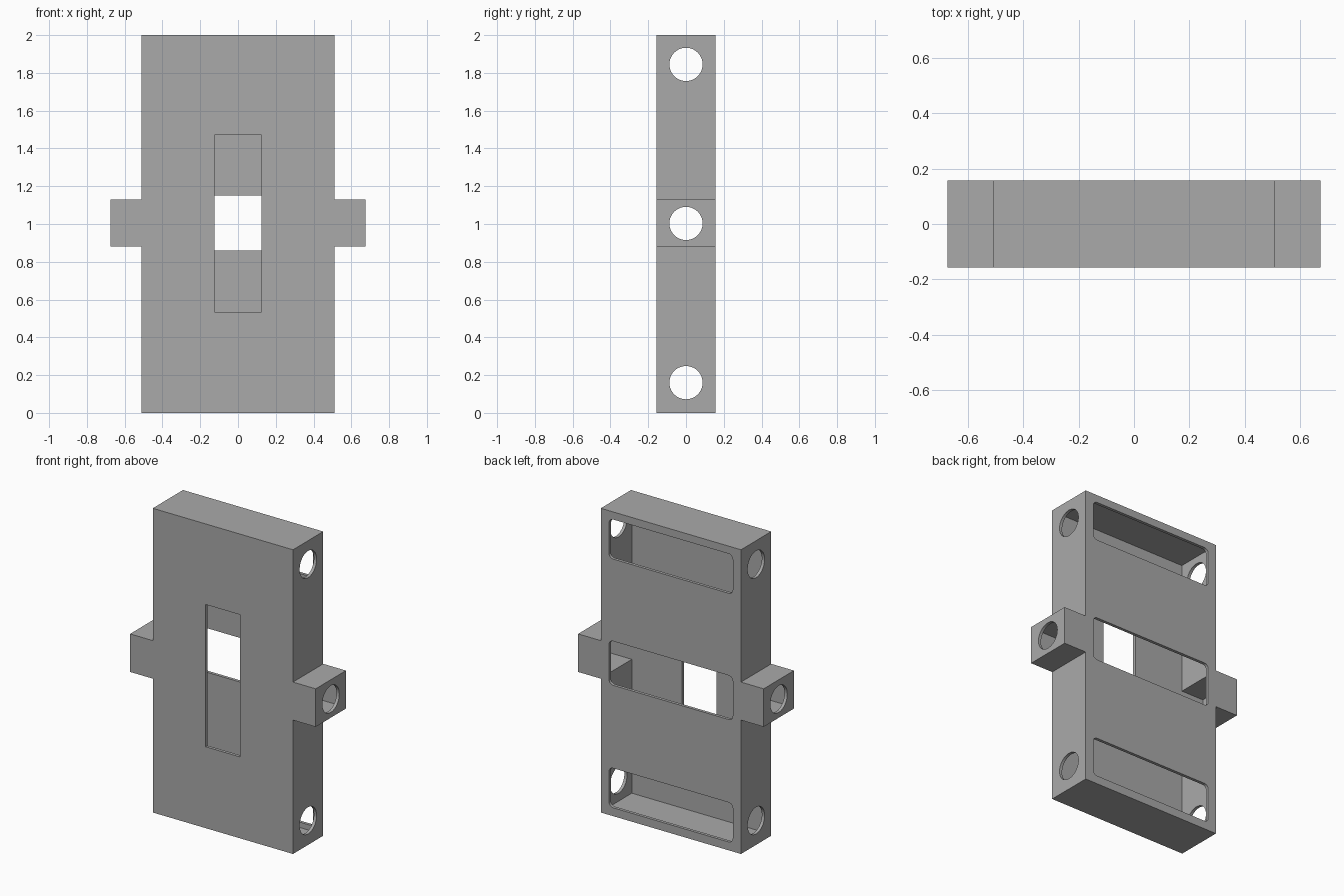
import bpy, bmesh, math
from mathutils import Matrix

if "Cube" in bpy.data.objects:
    bpy.data.objects.remove(bpy.data.objects["Cube"], do_unlink=True)

WALL = 0.02
DEPTH = 0.157

grey = bpy.data.materials.new("plain grey")
grey.use_nodes = True
colour = (0.4, 0.4, 0.4, 1)
grey.diffuse_color = colour
grey.node_tree.nodes["Principled BSDF"].inputs["Base Color"].default_value = colour


def make_object(name, bm):
    bmesh.ops.recalc_face_normals(bm, faces=bm.faces)
    mesh = bpy.data.meshes.new(name)
    bm.to_mesh(mesh)
    bm.free()
    mesh.materials.append(grey)
    obj = bpy.data.objects.new(name, mesh)
    bpy.context.collection.objects.link(obj)
    return obj


def prism(name, outline, y0, y1):
    """Extrude an (x, z) outline along y."""
    bm = bmesh.new()
    face = bm.faces.new([bm.verts.new((x, y0, z)) for x, z in outline])
    grown = bmesh.ops.extrude_face_region(bm, geom=[face])["geom"]
    moved = [v for v in grown if isinstance(v, bmesh.types.BMVert)]
    bmesh.ops.translate(bm, verts=moved, vec=(0, y1 - y0, 0))
    return make_object(name, bm)


def cross_outline(inset):
    """Tall block with a lug on each side, shrunk by the inset."""
    w, reach = 0.51 - inset, 0.675 - inset
    low, high = 0.88 + inset, 1.13 - inset
    half = [(w, inset), (w, low), (reach, low), (reach, high), (w, high), (w, 2 - inset)]
    return half + [(-x, z) for x, z in reversed(half)]


def rounded_outline(w, z0, z1, r, steps=6):
    points = []
    corners = [(w - r, z1 - r), (r - w, z1 - r), (r - w, z0 + r), (w - r, z0 + r)]
    for i, (cx, cz) in enumerate(corners):
        for k in range(steps + 1):
            a = math.pi / 2 * (i + k / steps)
            points.append((cx + r * math.cos(a), cz + r * math.sin(a)))
    return points


def side_hole(z):
    bm = bmesh.new()
    turn = Matrix.Translation((0, 0, z)) @ Matrix.Rotation(math.pi / 2, 4, "Y")
    bmesh.ops.create_cone(bm, cap_ends=True, segments=48, radius1=0.088,
                          radius2=0.088, depth=2, matrix=turn)
    return make_object("hole_cutter", bm)


# Hollow housing with side lugs
housing = prism("housing", cross_outline(0), -DEPTH, DEPTH)
cutters = [prism("cavity_cutter", cross_outline(WALL), WALL - DEPTH, DEPTH - WALL)]

# Slot in the front wall
slot = [(-0.125, 0.535), (0.125, 0.535), (0.125, 1.47), (-0.125, 1.47)]
cutters.append(prism("slot_cutter", slot, -0.3, 0))

# Rounded windows in the back wall
for z0, z1 in ((0.055, 0.315), (0.86, 1.15), (1.69, 1.95)):
    cutters.append(prism("window_cutter", rounded_outline(0.45, z0, z1, 0.03), 0, 0.3))

# Round holes through both sides
for z in (0.16, 1.003, 1.845):
    cutters.append(side_hole(z))

bpy.context.view_layer.objects.active = housing
for cutter in cutters:
    cutter.hide_render = True
    mod = housing.modifiers.new("cut", "BOOLEAN")
    mod.operation = "DIFFERENCE"
    mod.solver = "EXACT"
    mod.object = cutter
    bpy.ops.object.modifier_apply(modifier=mod.name)
    bpy.data.objects.remove(cutter, do_unlink=True)

# Keep flat walls crisp while the round edges stay smooth
housing.select_set(True)
bpy.ops.object.shade_smooth_by_angle(angle=math.radians(30))
